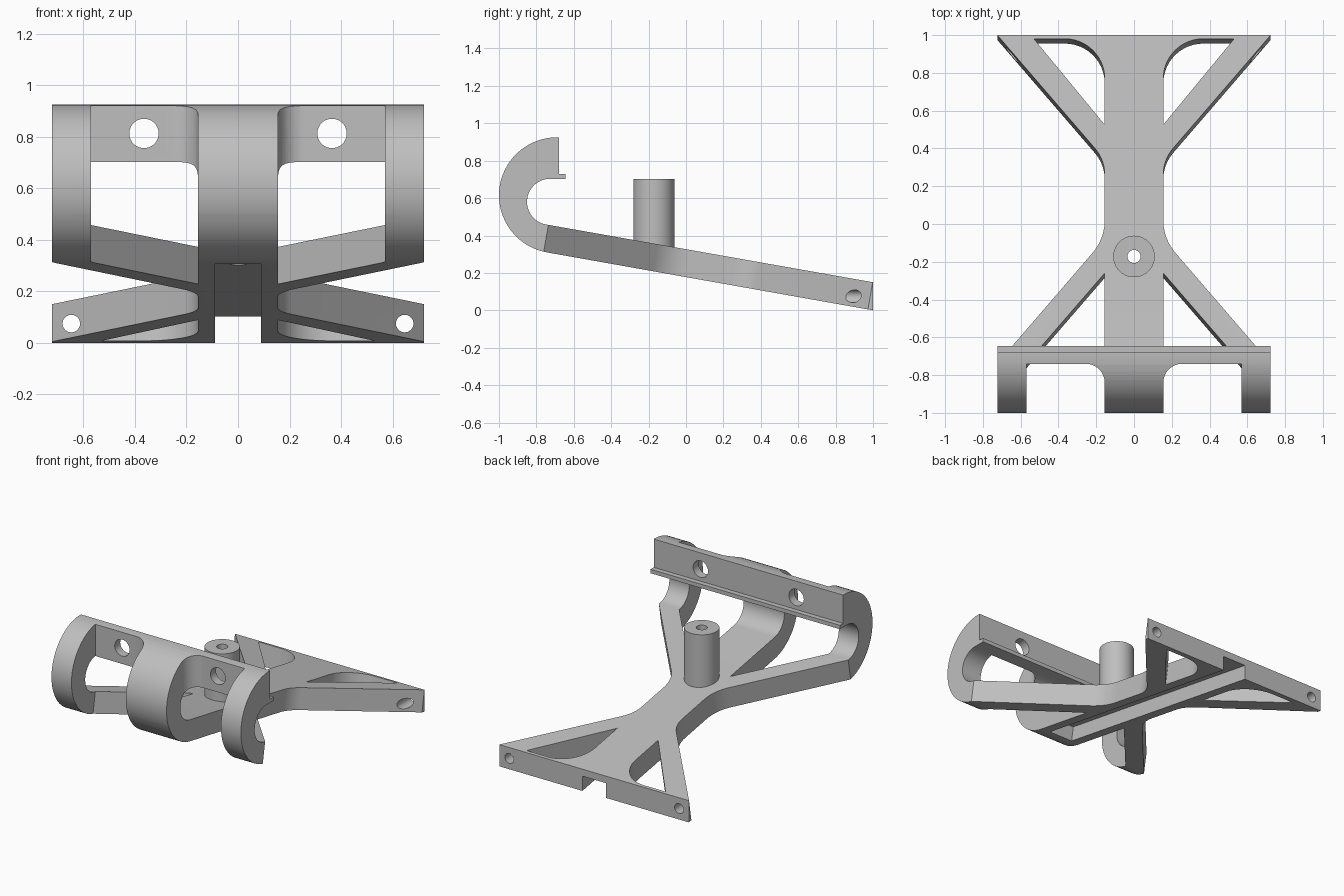
import bpy, bmesh, math
from mathutils import Matrix, Vector

if "Cube" in bpy.data.objects:
    bpy.data.objects.remove(bpy.data.objects["Cube"])

grey = bpy.data.materials.new("light_grey")
grey.use_nodes = True
grey.diffuse_color = (0.52, 0.52, 0.52, 1)
grey.node_tree.nodes["Principled BSDF"].inputs["Base Color"].default_value = grey.diffuse_color

TILT = math.radians(10)
HALF_W, SPINE, SLOT = 0.722, 0.155, 0.09

# Drawing planes: side profile, sloped plate, front elevation, plan
SIDE = Matrix(((0, 0, 1, 0), (1, 0, 0, 0), (0, 1, 0, 0), (0, 0, 0, 1)))
FRONT = Matrix(((1, 0, 0, 0), (0, 0, 1, 0), (0, 1, 0, 0), (0, 0, 0, 1)))
PLAN = Matrix.Identity(4)
SLOPE = (Matrix.Translation((0, 1, 0)) @ Matrix.Rotation(-TILT, 4, 'X')
         @ Matrix.Diagonal((1, 1 / math.cos(TILT), 1, 1)) @ Matrix.Translation((0, -1, 0)))


def prism(name, outline, plane, low, high):
    """Extrude an outline drawn on a plane between two heights."""
    bm = bmesh.new()
    rings = [[bm.verts.new(plane @ Vector((p[0], p[1], h))) for p in outline] for h in (low, high)]
    n = len(outline)
    for ring in rings:
        bm.faces.new(ring)
    for i in range(n):
        j = (i + 1) % n
        bm.faces.new((rings[0][i], rings[0][j], rings[1][j], rings[1][i]))
    bmesh.ops.recalc_face_normals(bm, faces=bm.faces)
    mesh = bpy.data.meshes.new(name)
    bm.to_mesh(mesh)
    bm.free()
    obj = bpy.data.objects.new(name, mesh)
    bpy.context.collection.objects.link(obj)
    mesh.materials.append(grey)
    return obj


def arc(cx, cy, r, start, end, n=32):
    angles = [math.radians(start + (end - start) * i / n) for i in range(n + 1)]
    return [(cx + r * math.cos(a), cy + r * math.sin(a)) for a in angles]


def circle(cx, cy, r):
    return arc(cx, cy, r, 0, 360, 40)[:-1]


def fillet(before, corner, after, d, n=10):
    """Round a corner with tangent points at distance d."""
    p = Vector(corner)
    u, v = (Vector(before) - p).normalized(), (Vector(after) - p).normalized()
    c = p + (u + v) * d / (1 + u.dot(v))
    a, b = p + u * d - c, p + v * d - c
    return [tuple(c + a.lerp(b, i / n).normalized() * a.length) for i in range(n + 1)]


def cut(target, cutter):
    mod = target.modifiers.new("cut", 'BOOLEAN')
    mod.operation, mod.solver, mod.object = 'DIFFERENCE', 'EXACT', cutter
    bpy.context.view_layer.update()
    result = bpy.data.meshes.new_from_object(target.evaluated_get(bpy.context.evaluated_depsgraph_get()))
    target.modifiers.remove(mod)
    target.data = result
    bpy.data.objects.remove(cutter)


# Hooked bracket: side profile across the full width
profile = ([(1, 0), (1, 0.15)] + arc(-0.727, 0.58, 0.123, 260, 90)
           + [(-0.645, 0.703), (-0.645, 0.73), (-0.68, 0.73), (-0.68, 0.925)]
           + arc(-0.69, 0.615, 0.31, 90, 260))
bracket = prism("hooked_bracket", profile, SIDE, -HALF_W, HALF_W)

# Outlines on the right-hand half, mirrored below
back_far, back_in = (1, 1.295), (SPINE, 0.315)
front_in, front_far = (SPINE, -0.104), (1, -1.084)
waist = ([back_far] + fillet(back_far, back_in, front_in, 0.08)
         + fillet(back_in, front_in, front_far, 0.1) + [front_far])
tip, root, bar = (0.53, 0.955), (SPINE, 0.5), (SPINE, 0.955)
rear_window = [tip, root] + fillet(root, bar, tip, 0.21)
front_window = [(SPINE, -1.2), (0.57, -1.2), (0.57, -0.765), (SPINE, -0.286)]
top_out, top_in, top_end = (0.57, -0.74), (SPINE, -0.74), (SPINE, -1.2)
hook_gap = [top_end, (0.57, -1.2), top_out] + fillet(top_out, top_in, top_end, 0.1)

for side in (1, -1):
    for outline, plane, low, high in (
            (waist, SLOPE, -0.1, 0.25),
            (rear_window, SLOPE, -0.1, 0.25),
            (front_window, SLOPE, -0.2, 0.25),
            (hook_gap, PLAN, 0.5, 1.2),
            (circle(0.365, 0.813, 0.057), FRONT, -0.95, -0.5),
            (circle(0.647, 0.075, 0.034), FRONT, 0.7, 1.1)):
        cut(bracket, prism("cutter", [(side * x, y) for x, y in outline], plane, low, high))

# Channel along the underside of the spine
channel = [(-SLOT, -0.73), (SLOT, -0.73), (SLOT, 1.2), (-SLOT, 1.2)]
cut(bracket, prism("cutter", channel, SLOPE, -0.1, 0.1))

# Upright post with a bore through post and spine
post = prism("upright_post", circle(0, -0.172, 0.11), PLAN, 0.333, 0.703)
for part in (bracket, post):
    cut(part, prism("cutter", circle(0, -0.172, 0.035), PLAN, 0.1, 0.9))

for part in (bracket, post):
    bpy.ops.object.select_all(action='DESELECT')
    part.select_set(True)
    bpy.context.view_layer.objects.active = part
    bpy.ops.object.shade_smooth_by_angle(angle=math.radians(25))
